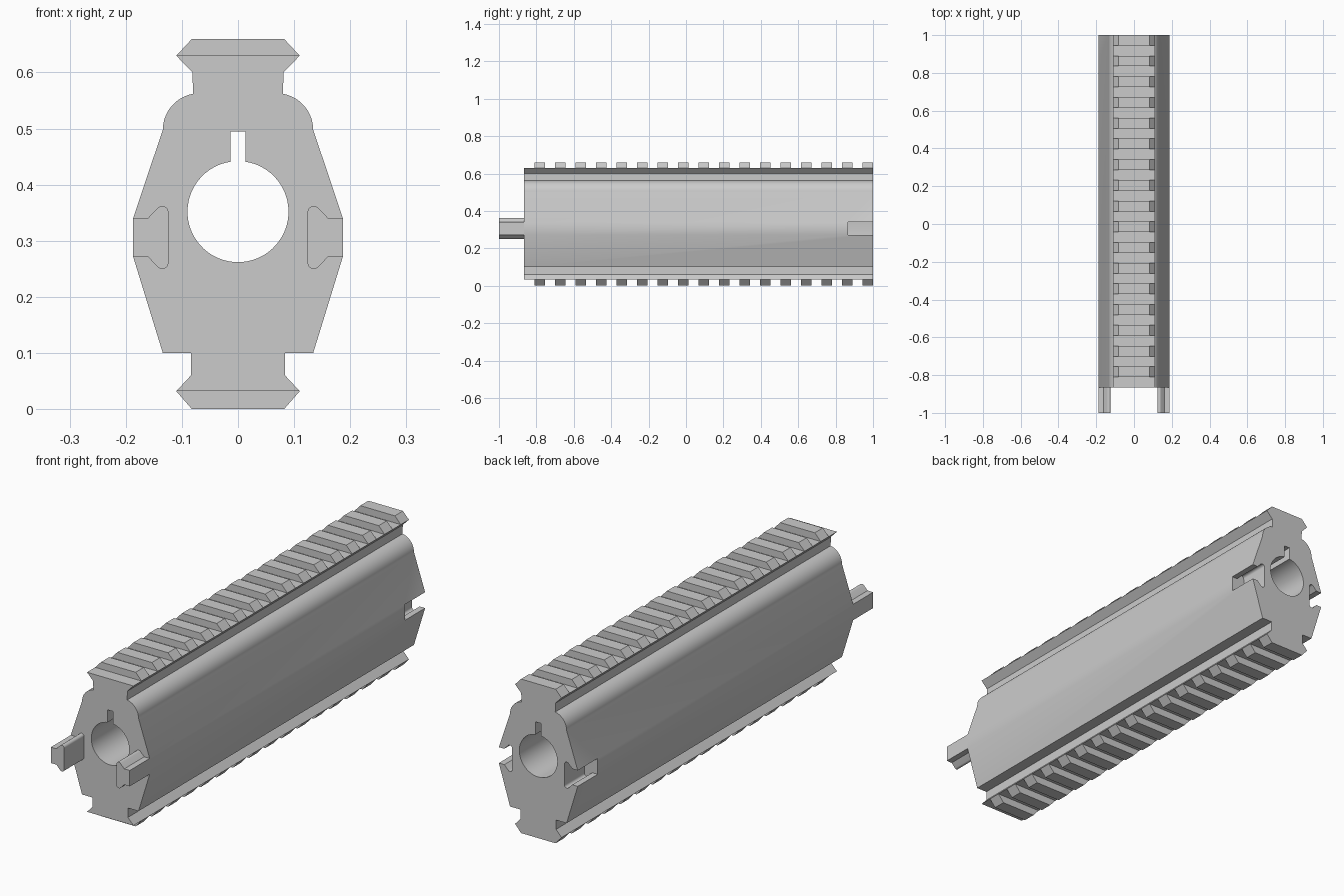
import bpy, bmesh
from math import sin, cos, asin, pi, radians

if "Cube" in bpy.data.objects:
    bpy.data.objects.remove(bpy.data.objects["Cube"])

BACK, FRONT, TIP = 1.0, -0.865, -1.0
TEETH, TOOTH = 17, 0.055
FIRST_TOOTH = -0.81
PITCH = (BACK - TOOTH - FIRST_TOOTH) / (TEETH - 1)

grey = bpy.data.materials.new("plain grey")
grey.use_nodes = True
colour = (0.6, 0.6, 0.6, 1)
grey.diffuse_color = colour
grey.node_tree.nodes["Principled BSDF"].inputs["Base Color"].default_value = colour


def arc(cx, cz, r, start, end, steps):
    angles = [start + (end - start) * i / steps for i in range(steps + 1)]
    return [(cx + r * cos(a), cz + r * sin(a)) for a in angles]


def mirrored(half):
    """Close a right-hand half outline with its reflection."""
    return half + [(-x, z) for x, z in reversed(half)]


def extrude(name, outline, y0, y1):
    """Sweep an x-z outline along y."""
    bm = bmesh.new()
    face = bm.faces.new([bm.verts.new((x, y0, z)) for x, z in outline])
    swept = bmesh.ops.extrude_face_region(bm, geom=[face])["geom"]
    moved = [v for v in swept if isinstance(v, bmesh.types.BMVert)]
    bmesh.ops.translate(bm, verts=moved, vec=(0, y1 - y0, 0))
    bmesh.ops.recalc_face_normals(bm, faces=bm.faces)
    mesh = bpy.data.meshes.new(name)
    bm.to_mesh(mesh)
    bm.free()
    mesh.materials.append(grey)
    ob = bpy.data.objects.new(name, mesh)
    bpy.context.collection.objects.link(ob)
    return ob


def activate(ob):
    bpy.ops.object.select_all(action="DESELECT")
    ob.select_set(True)
    bpy.context.view_layer.objects.active = ob


def smooth(ob):
    activate(ob)
    bpy.ops.object.shade_smooth_by_angle(angle=radians(30))


def cut(target, cutter):
    cutter.hide_render = True
    mod = target.modifiers.new("cut", "BOOLEAN")
    mod.object, mod.operation, mod.solver = cutter, "DIFFERENCE", "EXACT"
    activate(target)
    bpy.ops.object.modifier_apply(modifier=mod.name)
    bpy.data.objects.remove(cutter)


# Body: lower rail, tapered sides, rounded shoulders, upper rail
lower = [(0.11, 0.032), (0.084, 0.06), (0.084, 0.1), (0.134, 0.1)]
sides = [(0.187, 0.272), (0.187, 0.34)]
shoulder = arc(0.069, 0.498, 0.065, 0, radians(80), 10)
upper = [(0.081, 0.6), (0.11, 0.63)]
body = extrude("rail_body", mirrored(lower + sides + shoulder + upper), FRONT, BACK)

# Bore with keyway
R, KEY, BORE_Z = 0.09, 0.013, 0.352
gap = asin(KEY / R)
keyhole = arc(0, BORE_Z, R, pi / 2 + gap, 2.5 * pi - gap, 64)
keyhole += [(KEY, 0.495), (-KEY, 0.495)]
cut(body, extrude("bore_cutter", keyhole, FRONT - 0.1, BACK + 0.1))


def dovetail(side, outer):
    """Flared connector section, rounded on its inner corners."""
    top = [(outer, 0.34), (0.161, 0.34)] + arc(0.135, 0.351, 0.011, radians(45), pi, 8)
    bottom = [(x, 0.612 - z) for x, z in reversed(top)]
    return [(side * x, z) for x, z in top + bottom]


# Connector prongs at the front, matching sockets at the back
for side, label in ((1, "left"), (-1, "right")):
    cut(body, extrude("socket_cutter", dovetail(side, 0.25), -FRONT, BACK + 0.1))
    smooth(extrude(label + "_prong", dovetail(side, 0.187), TIP, FRONT))
smooth(body)

# Rows of rail teeth
for name, base, tip in (("upper_teeth", 0.63, 0.66), ("lower_teeth", 0.032, 0.0)):
    row = extrude(name, mirrored([(0.11, base), (0.082, tip)]),
                  FIRST_TOOTH, FIRST_TOOTH + TOOTH)
    array = row.modifiers.new("row", "ARRAY")
    array.count = TEETH
    array.use_relative_offset = False
    array.use_constant_offset = True
    array.constant_offset_displace = (0, PITCH, 0)
